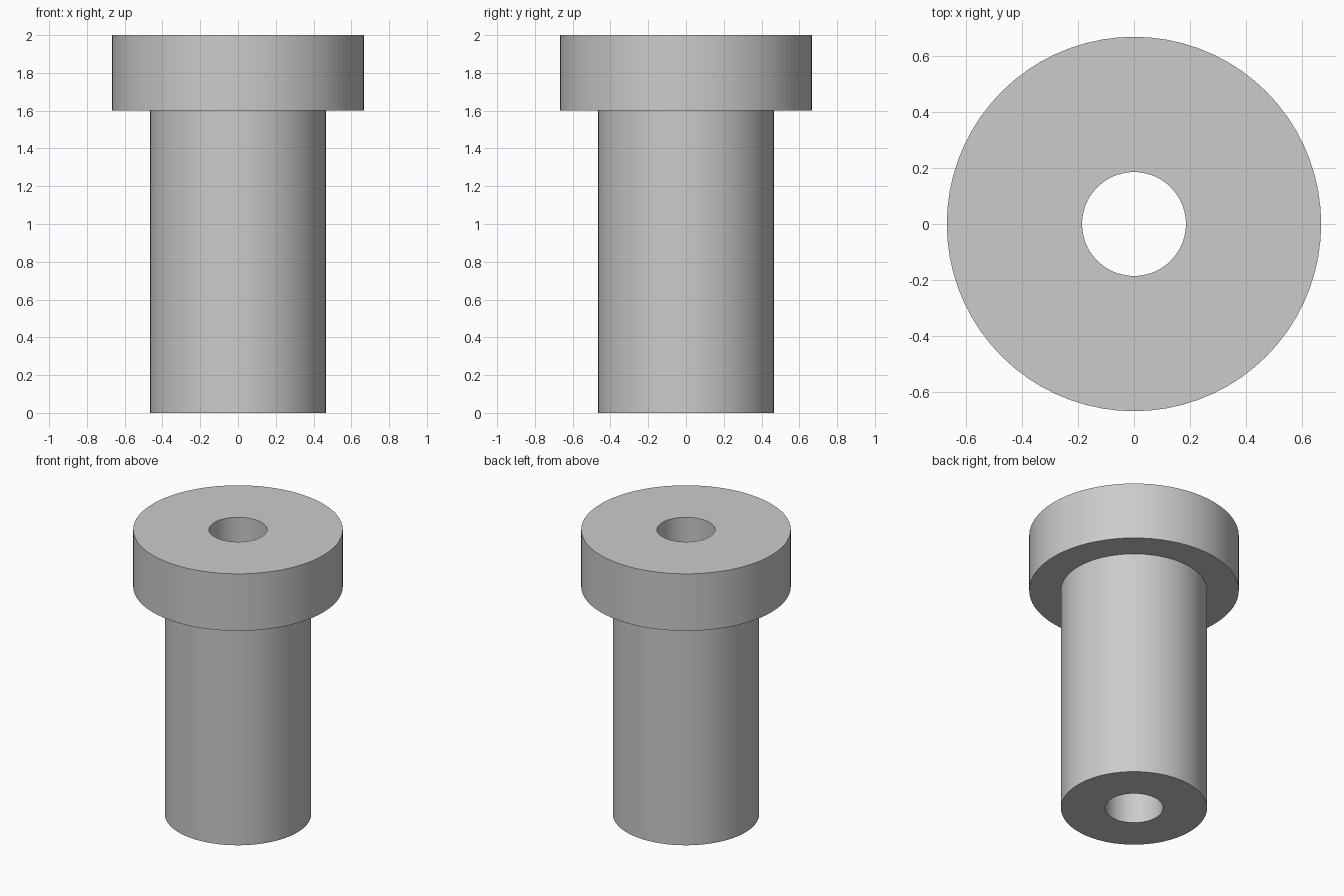
import bpy
import bmesh
import math

SEGMENTS = 72
HEAD_R, SHAFT_R, BORE_R = 0.667, 0.465, 0.185
HEIGHT, SHOULDER_Z = 2.0, 1.6

cube = bpy.data.objects.get("Cube")
if cube:
    bpy.data.objects.remove(cube, do_unlink=True)

# Plain grey metal
grey = bpy.data.materials.new("plain_grey")
grey.use_nodes = True
colour = (0.6, 0.6, 0.6, 1.0)
grey.diffuse_color = colour
grey.node_tree.nodes["Principled BSDF"].inputs["Base Color"].default_value = colour

# Closed cross-section: bore, shaft, shoulder and head
profile = [
    (BORE_R, 0), (SHAFT_R, 0), (SHAFT_R, SHOULDER_Z),
    (HEAD_R, SHOULDER_Z), (HEAD_R, HEIGHT), (BORE_R, HEIGHT),
]

# Revolve the cross-section around the z axis
bm = bmesh.new()
verts = [bm.verts.new((r, 0, z)) for r, z in profile]
edges = [bm.edges.new((v, verts[(i + 1) % len(verts)])) for i, v in enumerate(verts)]
bmesh.ops.spin(bm, geom=verts + edges, cent=(0, 0, 0), axis=(0, 0, 1),
               angle=math.tau, steps=SEGMENTS, use_merge=True)
bmesh.ops.remove_doubles(bm, verts=bm.verts[:], dist=0.0001)
bmesh.ops.recalc_face_normals(bm, faces=bm.faces[:])

mesh = bpy.data.meshes.new("flanged_bushing")
bm.to_mesh(mesh)
bm.free()
mesh.materials.append(grey)
bushing = bpy.data.objects.new("flanged_bushing", mesh)
bpy.context.collection.objects.link(bushing)

# Smooth walls with crisp rims
bpy.ops.object.select_all(action="DESELECT")
bushing.select_set(True)
bpy.context.view_layer.objects.active = bushing
bpy.ops.object.shade_smooth_by_angle(angle=math.radians(30))
